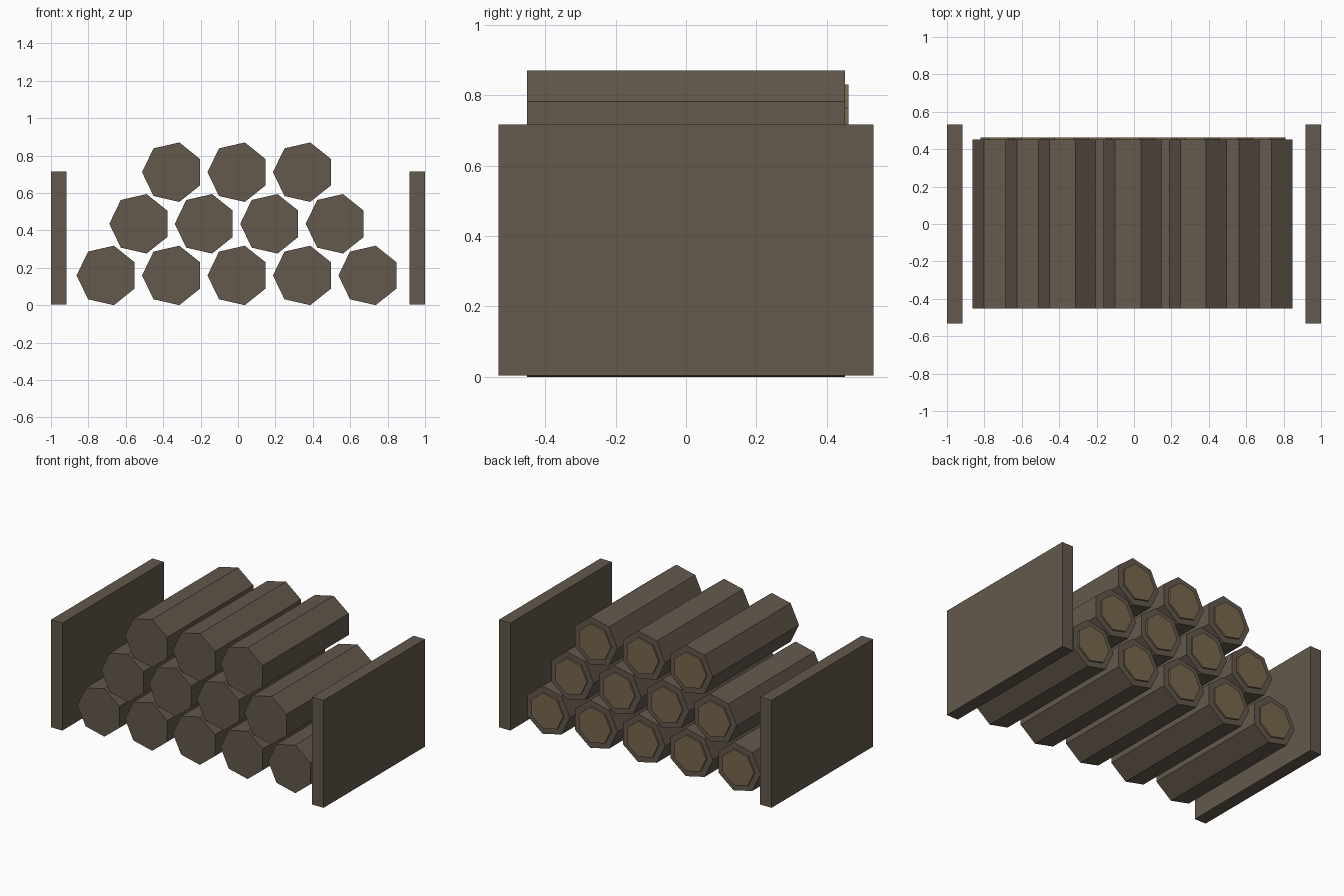
import bpy
import math

if "Cube" in bpy.data.objects:
    bpy.data.objects.remove(bpy.data.objects["Cube"])


def material(name, color):
    m = bpy.data.materials.new(name)
    m.diffuse_color = (*color, 1)
    m.use_nodes = True
    m.node_tree.nodes["Principled BSDF"].inputs["Base Color"].default_value = m.diffuse_color
    return m


WOOD = material("bark", (0.125, 0.098, 0.072))
CUT = material("cut_wood", (0.19, 0.135, 0.075))
SIDES = 7


def add_mesh(name, verts, faces, mat):
    me = bpy.data.meshes.new(name)
    me.from_pydata(verts, [], faces)
    me.materials.append(mat)
    ob = bpy.data.objects.new(name, me)
    bpy.context.collection.objects.link(ob)
    return ob


def prism(name, x, z, r, y0, y1, mat):
    """Seven-sided bar along y with one corner pointing to -x."""
    ring = [math.pi + math.tau * i / SIDES for i in range(SIDES)]
    verts = [(x + r * math.cos(a), y, z + r * math.sin(a)) for y in (y0, y1) for a in ring]
    faces = [tuple(range(SIDES)), tuple(reversed(range(SIDES, 2 * SIDES)))]
    for i in range(SIDES):
        j = (i + 1) % SIDES
        faces.append((i, i + SIDES, j + SIDES, j))
    # angles run counter-clockwise seen from -y, so the faces point outward
    return add_mesh(name, verts, faces, mat)


def box(name, center, size, mat):
    bpy.ops.mesh.primitive_cube_add(size=1, location=center)
    ob = bpy.context.object
    ob.name = name
    ob.scale = size
    bpy.ops.object.transform_apply(location=False, rotation=False, scale=True)
    ob.data.materials.append(mat)


# Stacked logs: rows of five, four and three, each with a pale cut end at the back
R, STEP, ROW = 0.163, 0.35, 0.276
for row, (count, start) in enumerate([(5, -0.70), (4, -0.525), (3, -0.35)]):
    for k in range(count):
        x, z = start + k * STEP, 0.159 + row * ROW
        prism(f"log_{row + 1}_{k + 1}", x, z, R, -0.451, 0.451, WOOD)
        prism(f"log_end_{row + 1}_{k + 1}", x, z, 0.122, 0.44, 0.462, CUT)

# Upright side boards
for side, sx in (("left", -1), ("right", 1)):
    box(f"{side}_board", (sx * 0.958, 0, 0.36), (0.084, 1.064, 0.712), WOOD)
